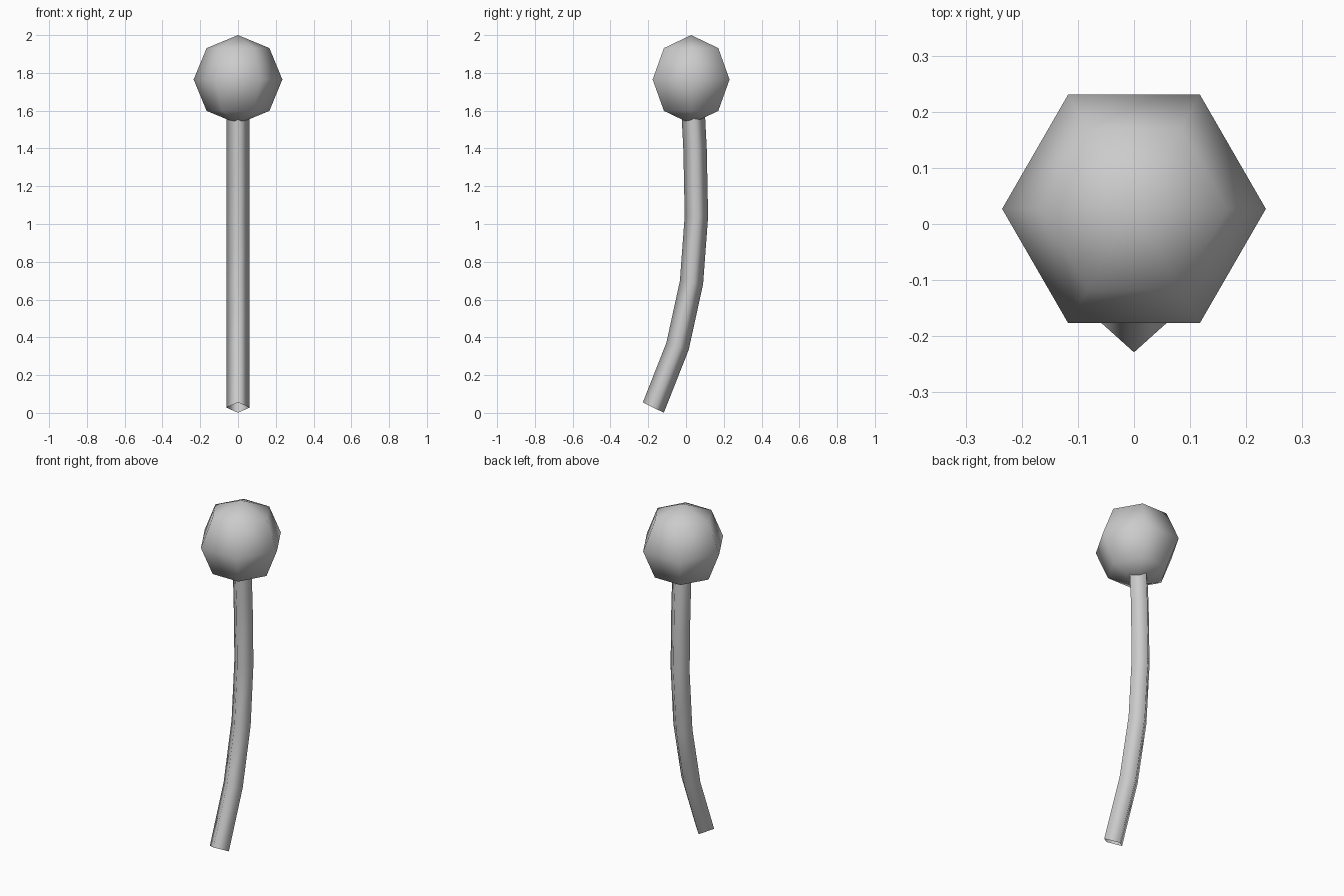
import bpy, bmesh, math
from mathutils import Vector

if "Cube" in bpy.data.objects:
    bpy.data.objects.remove(bpy.data.objects["Cube"])


def add_smooth_object(name, bm):
    bmesh.ops.recalc_face_normals(bm, faces=bm.faces)
    for f in bm.faces:
        f.smooth = True
    mesh = bpy.data.meshes.new(name)
    bm.to_mesh(mesh)
    bm.free()
    obj = bpy.data.objects.new(name, mesh)
    bpy.context.collection.objects.link(obj)
    return obj


# Curved stem: four-sided open tube swept along a path in the y-z plane
path = [Vector((0, y, z)) for y, z in (
    (-0.173, 0.028), (-0.045, 0.352), (0.029, 0.69),
    (0.055, 1.04), (0.048, 1.393), (0.03, 1.745))]
RADIUS = 0.062
bm = bmesh.new()
rings = []
for i, p in enumerate(path):
    before = (p - path[max(i - 1, 0)]).normalized()
    after = (path[min(i + 1, len(path) - 1)] - p).normalized()
    tangent = (before + after).normalized()
    if i == 0:
        tangent = Vector((0, 0.44, 0.9)).normalized()
    side = Vector((1, 0, 0))
    depth = tangent.cross(side)
    rings.append([bm.verts.new(p + RADIUS * (side * math.cos(a) + depth * math.sin(a)))
                  for a in (k * math.pi / 2 for k in range(4))])
for low, high in zip(rings, rings[1:]):
    for k in range(4):
        n = (k + 1) % 4
        bm.faces.new((low[k], low[n], high[n], high[k]))
add_smooth_object("stem", bm)

# Round head: low-poly ball with six segments and four rings
bm = bmesh.new()
bmesh.ops.create_uvsphere(bm, u_segments=6, v_segments=4, radius=0.235)
head = add_smooth_object("head", bm)
# one corner of the hexagon points along x
corner = max(head.data.vertices, key=lambda v: math.hypot(v.co.x, v.co.y))
head.rotation_euler.z = -math.atan2(corner.co.y, corner.co.x)
head.location = (0, 0.027, 1.765)
